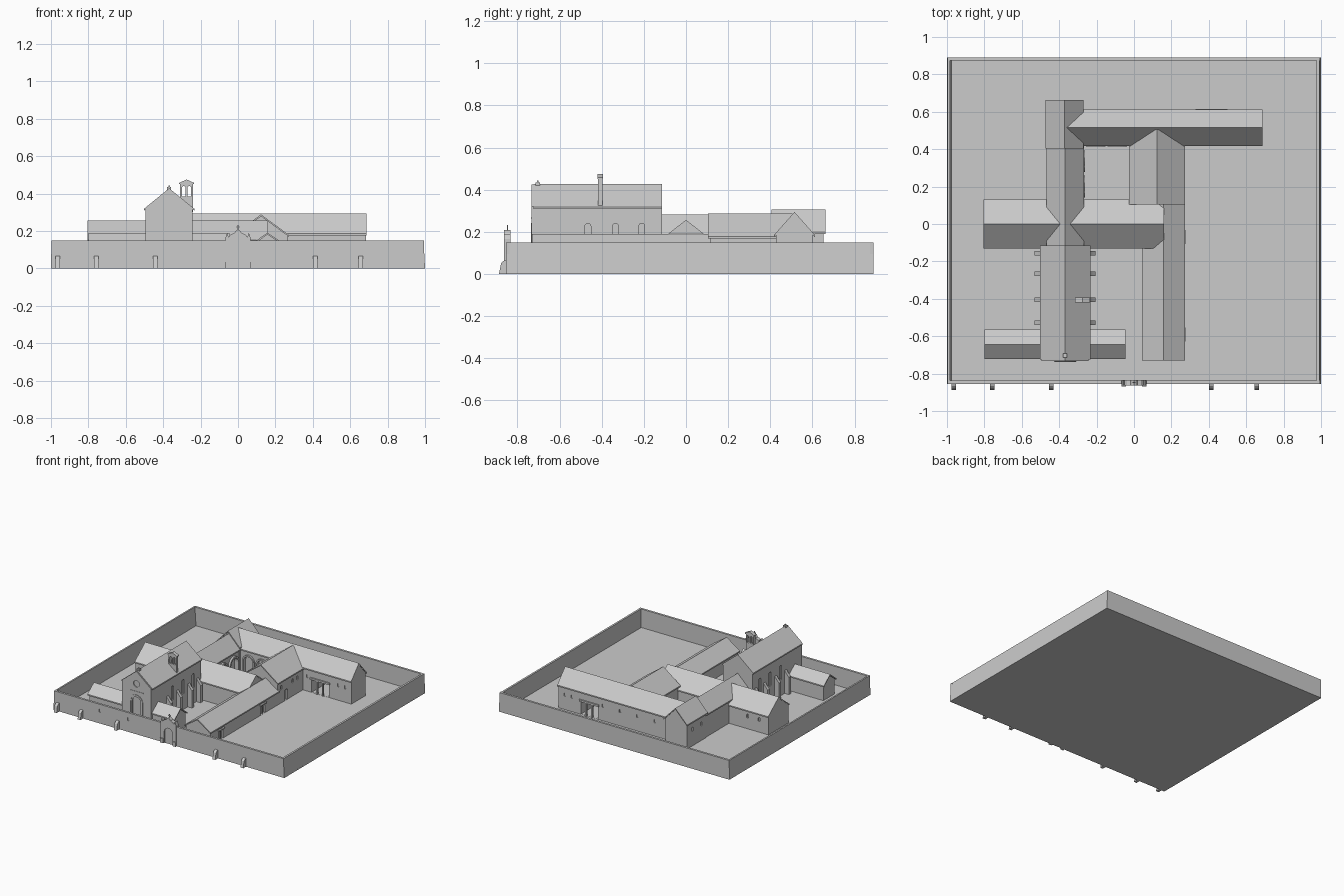
import bpy, bmesh, math

if "Cube" in bpy.data.objects:
    bpy.data.objects.remove(bpy.data.objects["Cube"], do_unlink=True)

stone = bpy.data.materials.new("pale grey stone")
stone.use_nodes = True
GREY = (0.6, 0.6, 0.6, 1)
stone.diffuse_color = GREY
stone.node_tree.nodes["Principled BSDF"].inputs["Base Color"].default_value = GREY


def prism(name, pts, axis, lo, hi):
    """Extrude a closed outline along an axis; outline uses the other two axes."""
    place = {"x": lambda a, b, t: (t, a, b),
             "y": lambda a, b, t: (a, t, b),
             "z": lambda a, b, t: (a, b, t)}[axis]
    bm = bmesh.new()
    ends = [[bm.verts.new(place(a, b, t)) for a, b in pts] for t in (lo, hi)]
    for ring in ends:
        bm.faces.new(ring)
    n = len(pts)
    for i in range(n):
        j = (i + 1) % n
        bm.faces.new((ends[0][i], ends[0][j], ends[1][j], ends[1][i]))
    bmesh.ops.recalc_face_normals(bm, faces=bm.faces)
    mesh = bpy.data.meshes.new(name)
    bm.to_mesh(mesh)
    bm.free()
    mesh.materials.append(stone)
    ob = bpy.data.objects.new(name, mesh)
    bpy.context.collection.objects.link(ob)
    return ob


def box(name, x0, x1, y0, y1, z0, z1):
    return prism(name, [(x0, y0), (x1, y0), (x1, y1), (x0, y1)], "z", z0, z1)


def arch(c, half, base, top, steps=10):
    """Round-headed outline from the right foot over to the left foot."""
    spring = top - half
    head = [(c + half * math.cos(math.pi * i / steps),
             spring + half * math.sin(math.pi * i / steps)) for i in range(steps + 1)]
    return [(c + half, base)] + head + [(c - half, base)]


def ring(name, c, inner, outer, base, top, axis, lo, hi):
    band = arch(c, outer, base, top + outer - inner) + arch(c, inner, base, top)[::-1]
    return prism(name, band, axis, lo, hi)


def cut(ob, pts, axis, lo, hi):
    cutter = prism("cutter", pts, axis, lo, hi)
    cutter.hide_render = True
    mod = ob.modifiers.new("cut", "BOOLEAN")
    mod.operation, mod.solver, mod.object = "DIFFERENCE", "EXACT", cutter
    bpy.context.view_layer.update()
    done = ob.evaluated_get(bpy.context.evaluated_depsgraph_get())
    mesh = bpy.data.meshes.new_from_object(done)
    ob.modifiers.clear()
    ob.data = mesh
    bpy.data.objects.remove(cutter, do_unlink=True)


def house(name, axis, c, half, lo, hi, eave, ridge, lip=0.01):
    """Gabled range: solid walls under a thin overhanging roof."""
    w, t = half - 0.009, 0.01
    k = (ridge - eave) / half
    top = ridge - t / 2
    walls = prism(name + "_walls", [(c - w, 0), (c + w, 0), (c + w, top - k * w),
                                    (c, top), (c - w, top - k * w)], axis, lo + lip, hi - lip)
    prism(name + "_roof", [(c - half, eave), (c, ridge), (c + half, eave), (c + half, eave - t),
                           (c, ridge - t), (c - half, eave - t)], axis, lo, hi)
    return walls


# Ground and enclosing wall
box("ground", -1, 1, -0.855, 0.89, 0, 0.005)
front_wall = box("front_wall", -0.995, 0.995, -0.855, -0.838, 0, 0.15)
box("back_wall", -0.995, 0.995, 0.873, 0.89, 0, 0.15)
prism("right_side_wall", [(-1, 0), (-0.975, 0), (-0.985, 0.15), (-0.997, 0.15)], "y", -0.855, 0.89)
prism("left_side_wall", [(0.975, 0), (1, 0), (0.992, 0.15), (0.977, 0.15)], "y", -0.855, 0.89)
for x in (-0.6, -0.352):
    cut(front_wall, arch(x, 0.007, 0.088, 0.113), "y", -0.9, -0.848)
for x in (-0.963, -0.757, -0.442, 0.412, 0.655):
    prism("wall_buttress", [(-0.888, 0), (-0.85, 0), (-0.85, 0.068), (-0.866, 0.062),
                            (-0.878, 0.05)], "x", x - 0.012, x + 0.012)

# Entrance gate with shaped gable
side = [(0.066, 0), (0.066, 0.165), (0.058, 0.19), (0.05, 0.168), (0.038, 0.182),
        (0.02, 0.188), (0.012, 0.2)]
gate = prism("gate", side + [(0, 0.208)] + [(-x, z) for x, z in side[::-1]], "y", -0.863, -0.833)
cut(gate, arch(0, 0.036, -0.01, 0.125), "y", -0.9, -0.85)
for s in (-1, 1):
    box("gate_post_base", s * 0.055 - 0.013, s * 0.055 + 0.013, -0.87, -0.86, 0, 0.035)
box("gate_cross_upright", -0.003, 0.003, -0.851, -0.845, 0.2, 0.232)
box("gate_cross_arm", -0.009, 0.009, -0.851, -0.845, 0.217, 0.223)

# Church nave
NX = -0.368
nave = house("nave", "y", NX, 0.135, -0.725, -0.115, 0.318, 0.428, 0)
facade = prism("facade", [(NX - 0.126, 0), (NX + 0.126, 0), (NX + 0.126, 0.32), (NX, 0.424),
                          (NX - 0.126, 0.32)], "y", -0.733, -0.72)
cut(facade, arch(NX, 0.036, -0.01, 0.222), "y", -0.8, -0.724)
rose = [(NX + 0.026 * math.cos(a * math.pi / 10), 0.325 + 0.026 * math.sin(a * math.pi / 10))
        for a in range(20)]
cut(facade, rose, "y", -0.8, -0.724)
ring("portal_frame", NX, 0.046, 0.057, 0, 0.23, "y", -0.737, -0.73)
box("facade_string_course", NX - 0.06, NX + 0.06, -0.736, -0.73, 0.262, 0.268)
box("ridge_pedestal", NX - 0.011, NX + 0.011, -0.715, -0.693, 0.415, 0.435)
box("ridge_finial", NX - 0.004, NX + 0.004, -0.708, -0.7, 0.435, 0.443)
for s in (-1, 1):
    inner, outer = NX + s * 0.12, NX + s * 0.163
    for y in (-0.157, -0.265, -0.405, -0.527):
        prism("nave_buttress", [(inner, 0), (outer, 0), (outer, 0.14), (NX + s * 0.145, 0.16),
                                (NX + s * 0.126, 0.185), (inner, 0.185)],
              "y", y - 0.012, y + 0.012)
    for y in (-0.21, -0.335, -0.466):
        ends = sorted((NX + s * 0.118, NX + s * 0.2))
        cut(nave, arch(y, 0.014, 0.13, 0.24), "x", *ends)

# Bell gable astride the nave eave
BX, BY = -0.275, -0.407
bell = prism("bell_gable", [(BX - 0.034, 0.3), (BX + 0.034, 0.3), (BX + 0.034, 0.453),
                            (BX - 0.034, 0.453)], "y", BY - 0.011, BY + 0.011)
for s in (-1, 1):
    cut(bell, arch(BX + s * 0.015, 0.01, 0.385, 0.44), "y", BY - 0.1, BY + 0.1)
prism("bell_gable_cap", [(BX - 0.04, 0.45), (BX + 0.04, 0.45), (BX + 0.04, 0.457), (BX, 0.475),
                         (BX - 0.04, 0.457)], "y", BY - 0.014, BY + 0.014)

# Choir, transept and surrounding ranges
choir = house("choir", "y", NX, 0.1, -0.13, 0.42, 0.185, 0.283)
transept = house("transept", "x", 0, 0.132, -0.805, 0.16, 0.152, 0.257, 0.004)
house("front_range", "x", -0.643, 0.079, -0.8, -0.045, 0.125, 0.188)
east = house("east_range", "y", 0.158, 0.115, -0.73, 0.13, 0.112, 0.19)
corner = house("corner_block", "y", 0.123, 0.15, 0.105, 0.505, 0.178, 0.288)
north = house("north_range", "x", 0.515, 0.097, -0.367, 0.688, 0.185, 0.294, 0.004)
end_block = house("end_block", "y", NX - 0.003, 0.102, 0.405, 0.663, 0.2, 0.306)

# Cloister arcades facing the inner court
for y in (0.2, 0.335):
    cut(choir, arch(y, 0.045, 0.006, 0.145), "x", -0.295, -0.2)
    ring("cloister_arch_west", y, 0.045, 0.058, 0.005, 0.145, "x", -0.282, -0.262)
for x in (-0.205, -0.09):
    cut(north, arch(x, 0.04, 0.006, 0.14), "y", 0.35, 0.445)
    ring("cloister_arch_north", x, 0.04, 0.052, 0.005, 0.14, "y", 0.415, 0.432)

# Passage through the north range, with columns on both faces
cut(north, [(0.34, 0.006), (0.49, 0.006), (0.49, 0.11), (0.34, 0.11)], "y", 0.3, 0.8)
for y in (0.424, 0.606):
    box("passage_lintel", 0.33, 0.5, y - 0.008, y + 0.008, 0.108, 0.122)
    for x in (0.39, 0.44):
        box("passage_column", x - 0.006, x + 0.006, y - 0.006, y + 0.006, 0.005, 0.11)

# Doors and small windows
for y in (-0.59, -0.07):
    cut(east, [(y - 0.03, 0.006), (y + 0.03, 0.006), (y + 0.03, 0.082), (y - 0.03, 0.082)],
        "x", 0.25, 0.3)
    box("door_lintel", 0.26, 0.276, y - 0.037, y + 0.037, 0.08, 0.09)
    box("door_post", 0.255, 0.262, y - 0.004, y + 0.004, 0.005, 0.082)
cut(corner, arch(0.22, 0.018, 0.006, 0.09), "x", 0.25, 0.3)
for y in (0.16, 0.3, 0.36):
    cut(corner, arch(y, 0.008, 0.11, 0.14), "x", 0.255, 0.3)
for x in (0.3, 0.57, 0.63):
    for lo, hi in ((0.35, 0.434), (0.596, 0.7)):
        cut(north, arch(x, 0.007, 0.11, 0.135), "y", lo, hi)
for x in (-0.15, 0.0, 0.15):
    cut(north, arch(x, 0.007, 0.11, 0.135), "y", 0.596, 0.7)
for x in (-0.72, -0.62):
    for lo, hi in ((-0.2, -0.113), (0.113, 0.2)):
        cut(transept, arch(x, 0.008, 0.09, 0.12), "y", lo, hi)
for y in (0.47, 0.58):
    cut(end_block, arch(y, 0.008, 0.12, 0.15), "x", -0.6, -0.454)
